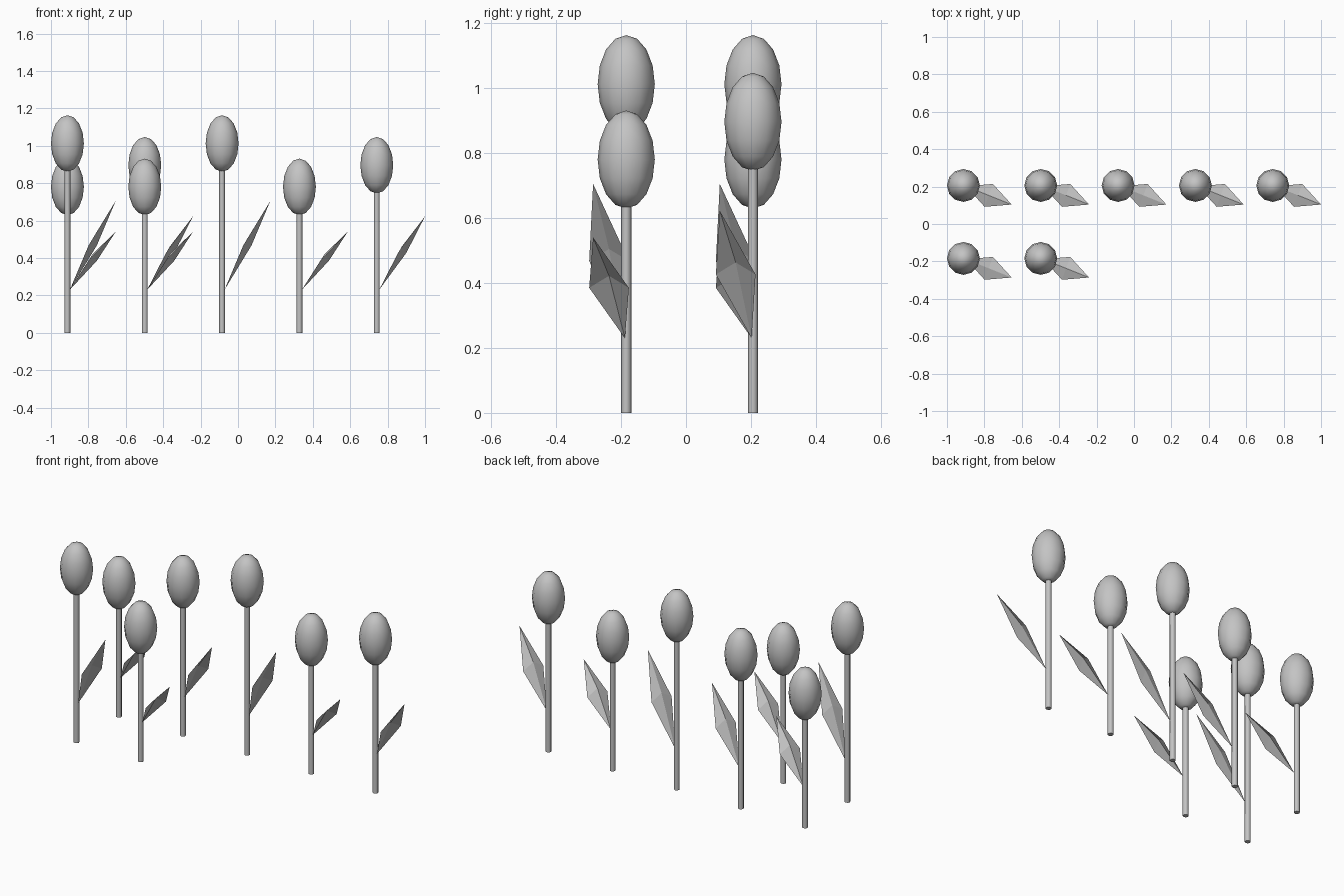
import bpy, bmesh, math
from mathutils import Matrix, Vector

if "Cube" in bpy.data.objects:
    bpy.data.objects.remove(bpy.data.objects["Cube"])

grey = bpy.data.materials.new("plain_grey")
grey.diffuse_color = (0.55, 0.55, 0.55, 1)
grey.use_nodes = True
grey.node_tree.nodes["Principled BSDF"].inputs["Base Color"].default_value = grey.diffuse_color


def finish(name, bm, smooth):
    mesh = bpy.data.meshes.new(name)
    bm.to_mesh(mesh)
    bm.free()
    mesh.materials.append(grey)
    obj = bpy.data.objects.new(name, mesh)
    bpy.context.collection.objects.link(obj)
    if smooth:
        bpy.ops.object.select_all(action='DESELECT')
        obj.select_set(True)
        bpy.context.view_layer.objects.active = obj
        bpy.ops.object.shade_smooth_by_angle(angle=math.radians(50))
    return obj


def tulip(n, x, y, step):
    centre = 0.78 + 0.116 * step          # height of the bloom centre
    tip_z = 0.54 + 0.0825 * step          # height of the leaf tip

    # stem
    top = centre - 0.11
    bm = bmesh.new()
    bmesh.ops.create_cone(bm, cap_ends=True, segments=8, radius1=0.0155, radius2=0.0155,
                          depth=top, matrix=Matrix.Translation((x, y, top / 2)))
    finish(f"stem_{n}", bm, True)

    # egg-shaped bloom
    bm = bmesh.new()
    bmesh.ops.create_uvsphere(bm, u_segments=12, v_segments=8, radius=1,
                              matrix=Matrix.Translation((x, y, centre))
                              @ Matrix.Diagonal((0.088, 0.088, 0.151, 1)))
    finish(f"bloom_{n}", bm, True)

    # creased leaf: diamond sheet with a raised middle
    base = Vector((x + 0.013, y - 0.004, 0.23))
    tip = Vector((x + 0.258, y - 0.102, tip_z))
    mid = (base + tip) / 2
    side = Vector((0.022, 0.061, 0))
    bm = bmesh.new()
    ring = [bm.verts.new(p) for p in (base, mid - side, tip, mid + side)]
    crease = bm.verts.new(mid + Vector((0, 0, 0.037)))
    for i in range(4):
        bm.faces.new((ring[i - 1], ring[i], crease))
    bmesh.ops.recalc_face_normals(bm, faces=bm.faces)
    if sum(f.normal.z for f in bm.faces) < 0:
        bmesh.ops.reverse_faces(bm, faces=bm.faces)
    finish(f"leaf_{n}", bm, False)


# five tulips in the back row, two in the front row, three heights in turn
for n in range(7):
    tulip(n + 1, -0.912 + 0.4135 * (n % 5), 0.206 - 0.39 * (n // 5), n % 3)
